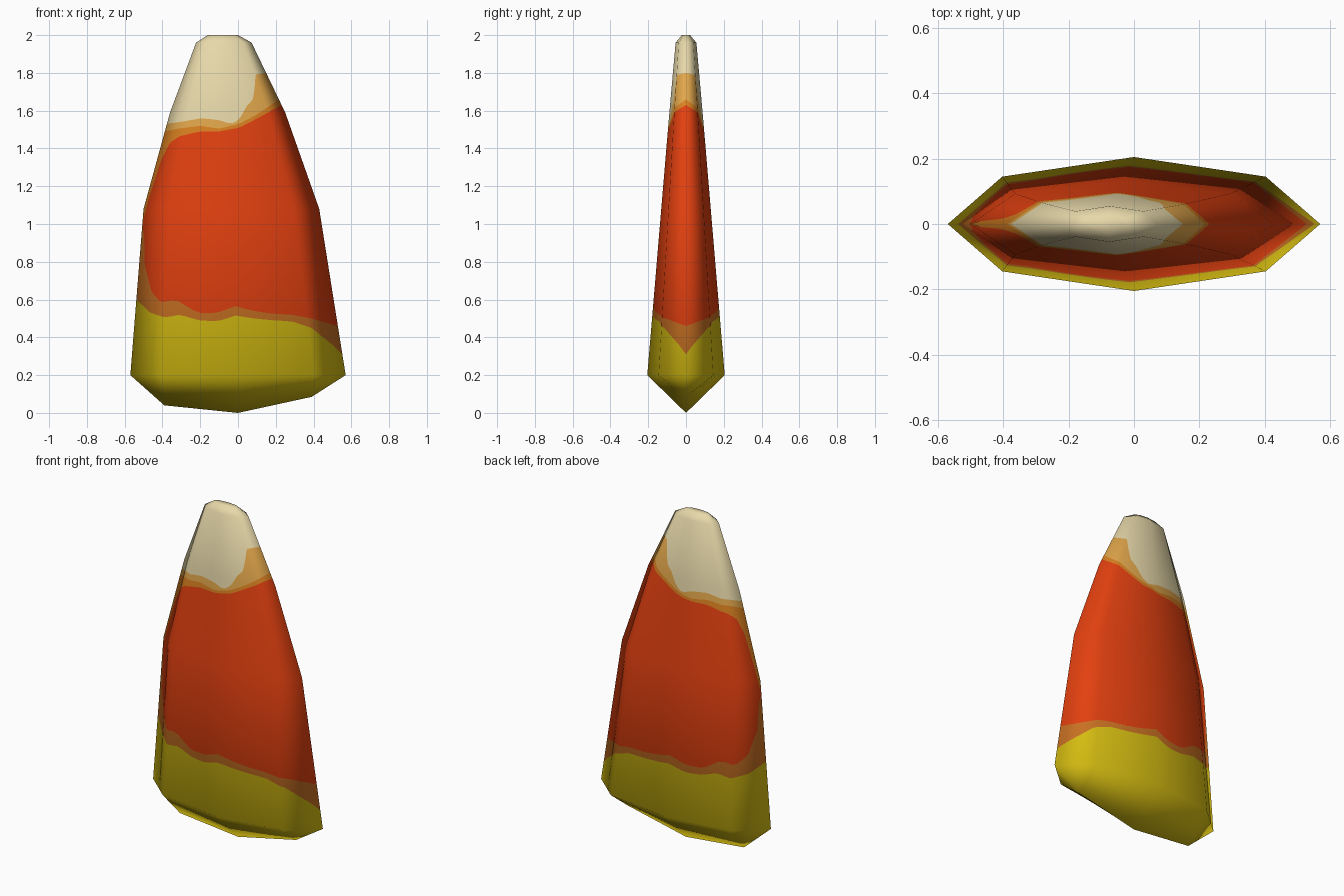
import bpy, bmesh, math
from mathutils import Vector

if "Cube" in bpy.data.objects:
    bpy.data.objects.remove(bpy.data.objects["Cube"])

SUB = 10          # columns per octagon side
COLS = 8 * SUB

# Octagonal rings: z, centre x, x radius, y radius
RINGS = [(0.2, 0, 0.57, 0.205), (1.08, -0.035, 0.465, 0.131),
         (1.59, -0.055, 0.305, 0.088), (1.96, -0.075, 0.147, 0.055),
         (2.0, -0.08, 0.08, 0.022)]
ZS = [r[0] for r in RINGS]
OCT = [(math.cos(k * math.pi / 4), math.sin(k * math.pi / 4)) for k in range(8)]

# Colour boundaries as height against side-to-side position (-1 left, 1 right)
YELLOW_TOP = [(-1, .6), (-.85, .53), (-.7, .505), (-.55, .52), (-.37, .49), (-.18, .485),
              (0, .515), (.18, .5), (.37, .49), (.55, .485), (.74, .45), (.92, .36), (1, .31)]
RED_BASE = [(-1, 1.0), (-.975, .97), (-.95, .8), (-.85, .64), (-.75, .585), (-.6, .6), (-.38, .53),
            (-.18, .53), (0, .565), (.18, .54), (.37, .525), (.55, .52), (.75, .5), (1, .46)]
RED_TOP = [(-1, 1.0), (-.975, 1.1), (-.95, 1.33), (-.88, 1.43), (-.75, 1.465), (-.45, 1.49),
           (-.15, 1.49), (.18, 1.51), (.5, 1.56), (.8, 1.605), (1, 1.63)]
DARK_TOP = [(-1, 1.49), (-.8, 1.505), (-.45, 1.52), (-.15, 1.505), (.18, 1.53), (.5, 1.58),
            (.8, 1.63), (1, 1.66)]
CREAM_BASE = [(-1, 1.53), (-.7, 1.545), (-.45, 1.56), (-.15, 1.55), (.05, 1.53), (.18, 1.55),
              (.34, 1.62), (.5, 1.66), (.6, 1.72), (.72, 1.79), (1, 1.8)]


def lookup(table, x):
    for (x0, y0), (x1, y1) in zip(table, table[1:]):
        if x <= x1:
            return y0 + (y1 - y0) * (x - x0) / (x1 - x0)
    return table[-1][1]


# Coarse cage: bottom keel followed by the rings, gives positions and normals
bm = bmesh.new()
right, mid, left = [bm.verts.new(p) for p in ((.39, 0, .085), (0, 0, 0), (-.39, 0, .04))]
cage = [[right, right, mid, left, left, left, mid, right]]
for z, cx, rx, ry in RINGS:
    cage.append([bm.verts.new((cx + rx * c, ry * s, z)) for c, s in OCT])
for a, b in zip(cage, cage[1:]):
    for k in range(8):
        j = (k + 1) % 8
        bm.faces.new(list(dict.fromkeys((a[k], a[j], b[j], b[k]))))
bm.faces.new(cage[-1])
bm.normal_update()
cage = [[(v.co.copy(), v.normal.copy()) for v in row] for row in cage]
bm.free()


def sample(level, col):
    k, f = divmod(col, SUB)
    f /= SUB
    i = min(int(level), len(cage) - 2)
    t = level - i
    out = []
    for n in (0, 1):
        lo = cage[i][k][n].lerp(cage[i][(k + 1) % 8][n], f)
        hi = cage[i + 1][k][n].lerp(cage[i + 1][(k + 1) % 8][n], f)
        out.append(lo.lerp(hi, t))
    return out


def level_of(z):
    for i in range(len(ZS) - 1):
        if z <= ZS[i + 1]:
            return 1 + i + (z - ZS[i]) / (ZS[i + 1] - ZS[i])
    return len(ZS)


# Fine body: rows follow the colour boundaries
verts, normals, index = [], [], {}


def vert(level, col):
    co, no = sample(level, col)
    key = tuple(round(v, 5) for v in co)
    if key not in index:
        index[key] = len(verts)
        verts.append(co)
        normals.append(no.normalized())
    return index[key]


grid = []
for col in range(COLS):
    k, f = divmod(col, SUB)
    c = OCT[k][0] + (OCT[(k + 1) % 8][0] - OCT[k][0]) * f / SUB
    bounds = [ZS[0]] + [lookup(t, c) for t in
                        (YELLOW_TOP, RED_BASE, RED_TOP, DARK_TOP, CREAM_BASE)] + [ZS[3]]
    rows, bands = [0, 1], [0]
    for band, (z0, z1) in enumerate(zip(bounds, bounds[1:])):
        for z in (ZS[1], ZS[2], z1):
            rows.append(level_of(min(max(z, z0), z1)))
            bands.append(band)
    rows.append(5)
    bands.append(5)
    grid.append([vert(r, col) for r in rows])

faces, slots = [], []
for col in range(COLS):
    a, b = grid[col], grid[(col + 1) % COLS]
    for r, band in enumerate(bands):
        face = list(dict.fromkeys((a[r], b[r], b[r + 1], a[r + 1])))
        if len(face) > 2:
            faces.append(face)
            slots.append(band)
faces.append([g[-1] for g in grid])   # tip cap
slots.append(5)

mesh = bpy.data.meshes.new("candy_body")
mesh.from_pydata(verts, [], faces)
for name, rgb in (("yellow", (.70, .53, .006)), ("brown_orange", (.60, .17, .017)),
                  ("red_orange", (.77, .052, .005)), ("dark_orange", (.70, .22, .015)),
                  ("light_orange", (.75, .38, .07)), ("cream", (.80, .69, .40))):
    m = bpy.data.materials.new(name)
    m.diffuse_color = (*rgb, 1)
    m.use_nodes = True
    m.node_tree.nodes["Principled BSDF"].inputs["Base Color"].default_value = m.diffuse_color
    mesh.materials.append(m)
mesh.polygons.foreach_set("material_index", slots)
mesh.polygons.foreach_set("use_smooth", [True] * len(faces))
mesh.update()
mesh.normals_split_custom_set_from_vertices(normals)
body = bpy.data.objects.new("candy_body", mesh)
bpy.context.collection.objects.link(body)
